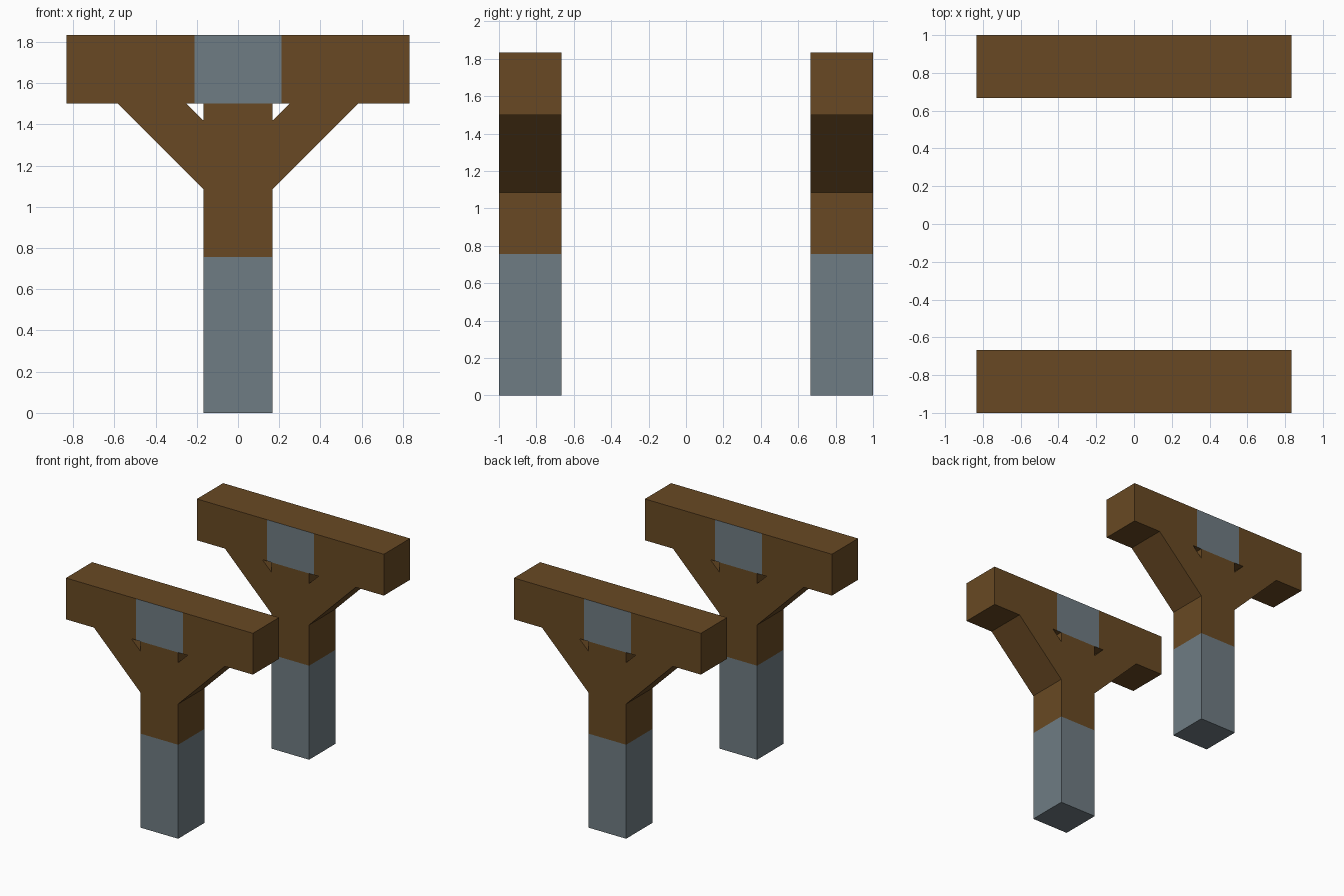
import bpy, bmesh
from mathutils import Vector

if "Cube" in bpy.data.objects:
    bpy.data.objects.remove(bpy.data.objects["Cube"])


def material(name, rgb):
    lin = [((c / 255 + 0.055) / 1.055) ** 2.4 for c in rgb]
    m = bpy.data.materials.new(name)
    m.diffuse_color = (*lin, 1)
    m.use_nodes = True
    m.node_tree.nodes["Principled BSDF"].inputs["Base Color"].default_value = m.diffuse_color
    return m


BROWN = material("brown wood", (104, 73, 35))
GREY = material("grey metal", (111, 124, 131))
DEPTH = 1 / 3          # thickness of every timber
HALF = DEPTH / 2
SPLIT = 0.757          # top of the grey foot
BAND = 0.21            # half width of the grey band


def extrude_profile(name, points, y, cuts=(), is_grey=None):
    """Extrude an x-z outline along y, slice it, and colour faces by a rule."""
    bm = bmesh.new()
    face = bm.faces.new([bm.verts.new((x, y - HALF, z)) for x, z in points])
    ext = bmesh.ops.extrude_face_region(bm, geom=[face])
    moved = [v for v in ext["geom"] if isinstance(v, bmesh.types.BMVert)]
    bmesh.ops.translate(bm, verts=moved, vec=(0, DEPTH, 0))
    for co, no in cuts:
        bmesh.ops.bisect_plane(bm, geom=bm.verts[:] + bm.edges[:] + bm.faces[:],
                               plane_co=co, plane_no=no)
    bmesh.ops.recalc_face_normals(bm, faces=bm.faces)
    bm.normal_update()
    for f in bm.faces:
        f.material_index = int(bool(is_grey and is_grey(f.calc_center_median(), f.normal)))
    mesh = bpy.data.meshes.new(name)
    bm.to_mesh(mesh)
    bm.free()
    mesh.materials.append(BROWN)
    mesh.materials.append(GREY)
    obj = bpy.data.objects.new(name, mesh)
    bpy.context.collection.objects.link(obj)


def rect(w, z0, z1):
    return [(-w, z0), (w, z0), (w, z1), (-w, z1)]


for end, y in (("front", -1 + HALF), ("back", 1 - HALF)):
    # Upright post with a grey lower half
    extrude_profile(end + "_post", rect(HALF, 0, 1.5), y,
                    [(Vector((0, 0, SPLIT)), Vector((0, 0, 1)))],
                    lambda c, n: c.z < SPLIT)
    # Cross beam with a grey band on its front and back faces
    extrude_profile(end + "_beam", rect(0.833, 1.5, 1.833), y,
                    [(Vector((s * BAND, 0, 0)), Vector((1, 0, 0))) for s in (-1, 1)],
                    lambda c, n: abs(n.y) > 0.5 and abs(c.x) < BAND)
    # Diagonal braces, leaving a small triangular gap beside the post
    for side, s in (("left", -1), ("right", 1)):
        outline = [(HALF, 1.085), (0.583, 1.5), (0.25, 1.5), (HALF, 1.418)]
        extrude_profile(f"{end}_{side}_brace", [(s * x, z) for x, z in outline], y)
